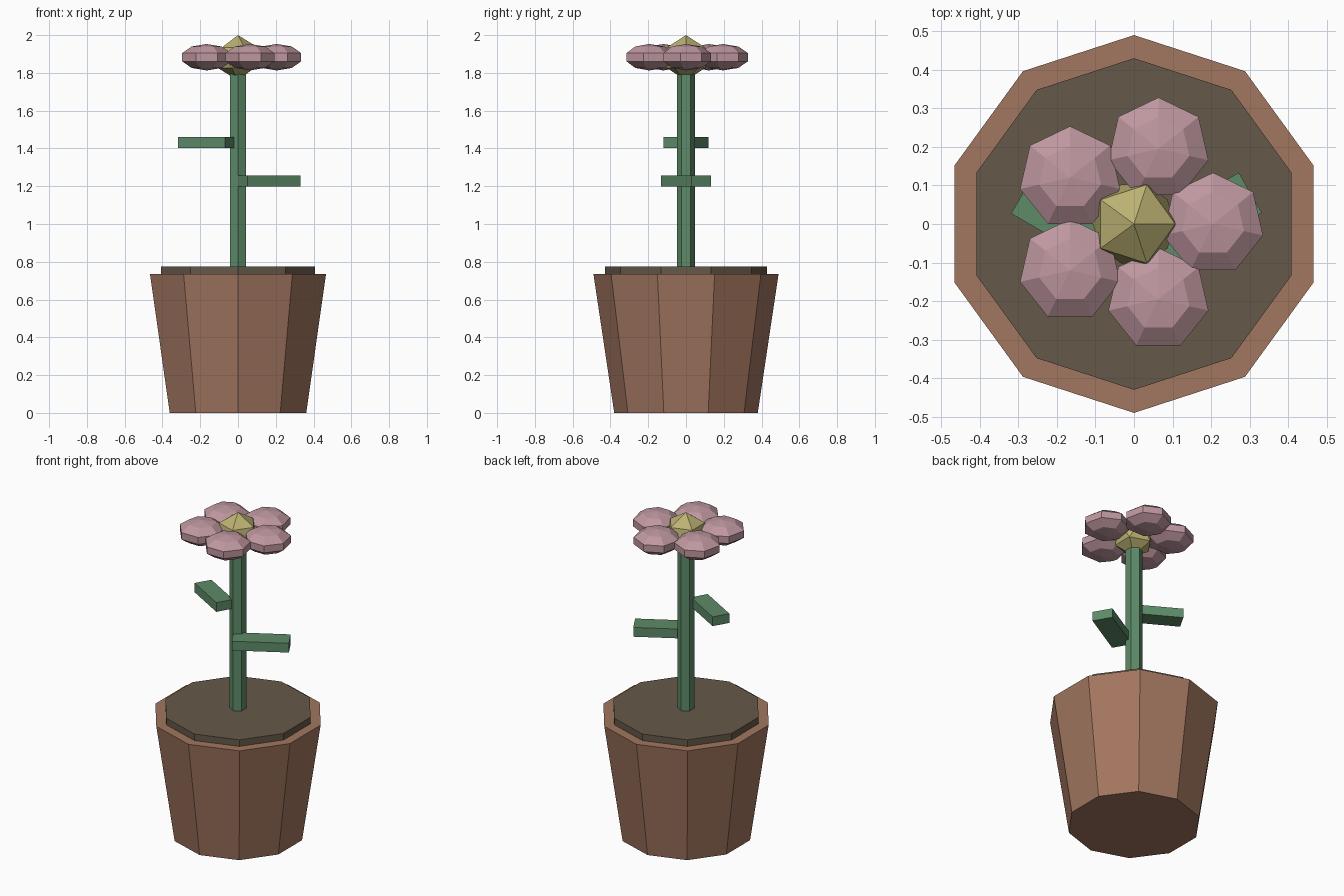
import bpy
from math import cos, sin, radians, tau

if "Cube" in bpy.data.objects:
    bpy.data.objects.remove(bpy.data.objects["Cube"])


def material(name, rgb):
    m = bpy.data.materials.new(name)
    m.diffuse_color = (*rgb, 1)
    m.use_nodes = True
    m.node_tree.nodes["Principled BSDF"].inputs["Base Color"].default_value = m.diffuse_color
    return m


CLAY = material("clay", (0.36, 0.18, 0.115))
EARTH = material("earth", (0.13, 0.098, 0.065))
GREEN = material("green", (0.11, 0.26, 0.14))
PINK = material("pink", (0.52, 0.31, 0.35))
YELLOW = material("yellow", (0.5, 0.44, 0.17))


def finish(name, mat, scale=(1, 1, 1)):
    ob = bpy.context.object
    ob.name = name
    ob.scale = scale
    ob.data.materials.append(mat)
    return ob


def tapered(name, mat, sides, r_bottom, r_top, z0, z1):
    bpy.ops.mesh.primitive_cone_add(vertices=sides, radius1=r_bottom, radius2=r_top,
                                    depth=z1 - z0, location=(0, 0, (z0 + z1) / 2))
    return finish(name, mat)


def leaf(name, x, z, length, width, angle):
    bpy.ops.mesh.primitive_cube_add(size=1, location=(x, 0, z),
                                    rotation=(0, 0, radians(angle)))
    return finish(name, GREEN, (length, width, 0.058))


# Pot, soil and stem
tapered("pot", CLAY, 10, 0.38, 0.49, 0, 0.735)
tapered("soil", EARTH, 10, 0.43, 0.43, 0.695, 0.776)
tapered("stem", GREEN, 6, 0.048, 0.048, 0.74, 1.86)

# Leaves
leaf("lower_leaf", 0.161, 1.228, 0.325, 0.12, 30)
leaf("upper_leaf", -0.167, 1.432, 0.29, 0.105, 150)

# Flower centre
bpy.ops.mesh.primitive_ico_sphere_add(subdivisions=1, radius=0.12, location=(0, 0, 1.88))
finish("flower_centre", YELLOW)

# Petals: flattened seven-sided spheres in a ring
for i in range(5):
    a = tau * i / 5
    bpy.ops.mesh.primitive_uv_sphere_add(segments=7, ring_count=5, radius=1,
                                         location=(0.205 * cos(a), 0.205 * sin(a), 1.883))
    finish(f"petal_{i + 1}", PINK, (0.14, 0.14, 0.07))
